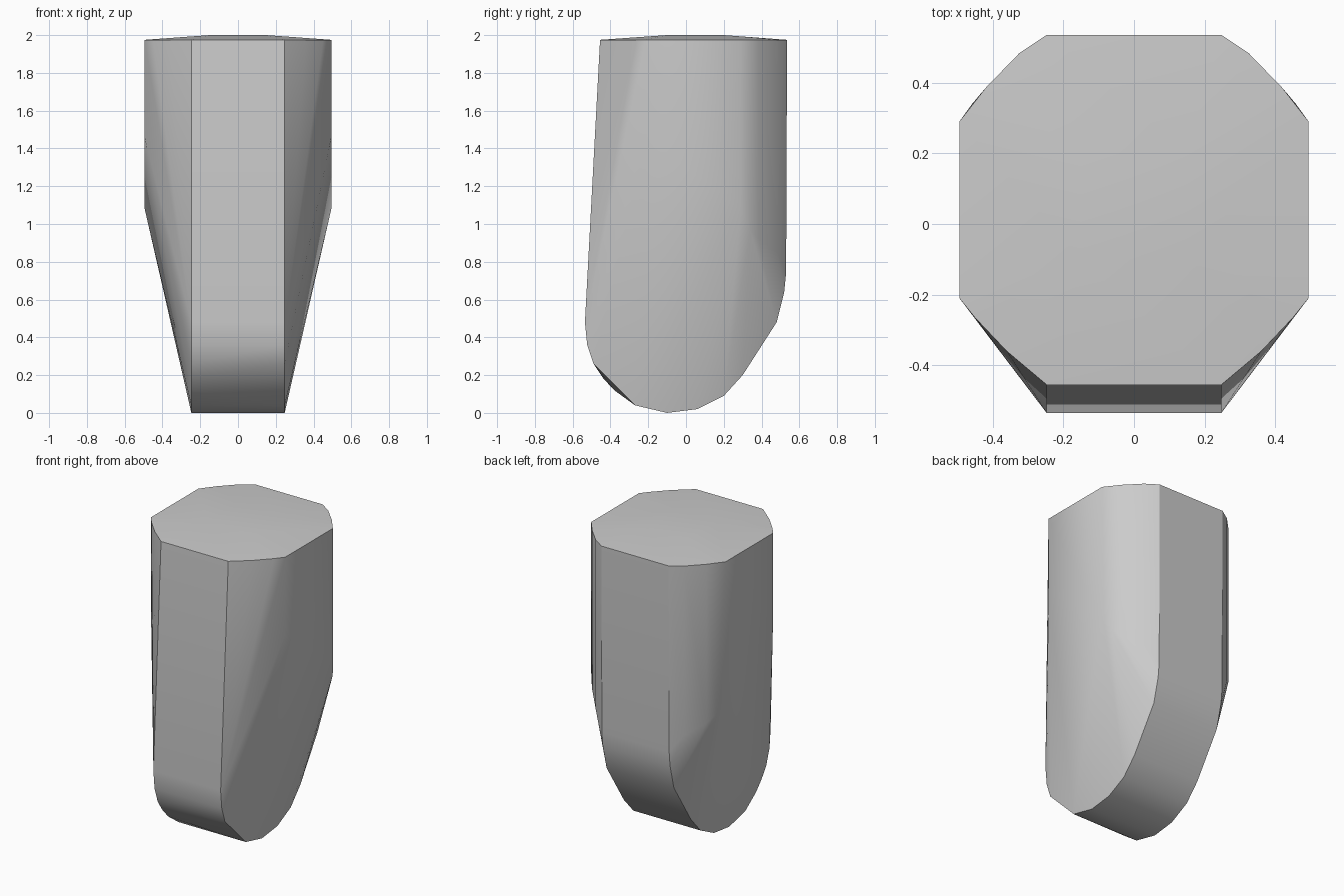
import bpy
import bmesh

default = bpy.data.objects.get("Cube")
if default:
    bpy.data.objects.remove(default, do_unlink=True)

STRIP = 0.247   # half width of the central band
OUTER = 0.494   # half width of the body
RIM = 1.975     # height of the top rim

# Side profile of the central band, as (y, z)
profile = [(-0.455, RIM), (-0.535, 0.48), (-0.523, 0.36), (-0.49, 0.26),
           (-0.27, 0.04), (-0.1, 0), (0.06, 0.02), (0.2, 0.09), (0.3, 0.2),
           (0.48, 0.48), (0.52, 0.64), (0.53, 0.74), (0.535, RIM)]
# Extra rounding of the toe on one side only
toe = [(-0.44, 0.185), (-0.38, 0.12)]
# Flat flanks and rounded corners, as (x, y, z)
flank = [(OUTER, -0.21, RIM), (OUTER, -0.21, 1.46),
         (OUTER, 0.29, RIM), (OUTER, 0.29, 1.08), (0.458, 0.34, 0.97),
         (0.45, -0.265, RIM), (0.36, -0.36, RIM),
         (0.42, 0.385, RIM), (0.325, 0.483, RIM),
         (0.42, 0.385, 0.92), (0.325, 0.483, 0.85)]
# Slightly domed top
crown = [(0.15, -0.1, 2), (0.15, 0.2, 2)]

bm = bmesh.new()
for side in (1, -1):
    for y, z in profile + (toe if side < 0 else []):
        bm.verts.new((side * STRIP, y, z))
    for x, y, z in flank + crown:
        bm.verts.new((side * x, y, z))

# Wrap the body in one convex skin
hull = bmesh.ops.convex_hull(bm, input=bm.verts)
loose = {v for v in hull["geom_interior"] + hull["geom_unused"]
         if isinstance(v, bmesh.types.BMVert)}
bmesh.ops.delete(bm, geom=list(loose), context="VERTS")
bmesh.ops.recalc_face_normals(bm, faces=bm.faces)

# Smooth faces, with sharp band edges and a sharp top rim
for face in bm.faces:
    face.smooth = True
for edge in bm.edges:
    a, b = (v.co for v in edge.verts)
    band = abs(a.x - b.x) < 0.001 and abs(abs(a.x) - STRIP) < 0.001
    rim = (abs(a.z - RIM) < 0.001 and abs(b.z - RIM) < 0.001
           and edge.calc_face_angle(0) > 0.5)
    edge.smooth = not (band or rim)

mesh = bpy.data.meshes.new("key_body")
bm.to_mesh(mesh)
bm.free()
body = bpy.data.objects.new("rounded_block", mesh)
bpy.context.collection.objects.link(body)

# Plain grey
grey = bpy.data.materials.new("light_grey")
grey.use_nodes = True
grey.diffuse_color = (0.6, 0.6, 0.6, 1)
grey.node_tree.nodes["Principled BSDF"].inputs["Base Color"].default_value = (0.6, 0.6, 0.6, 1)
mesh.materials.append(grey)
